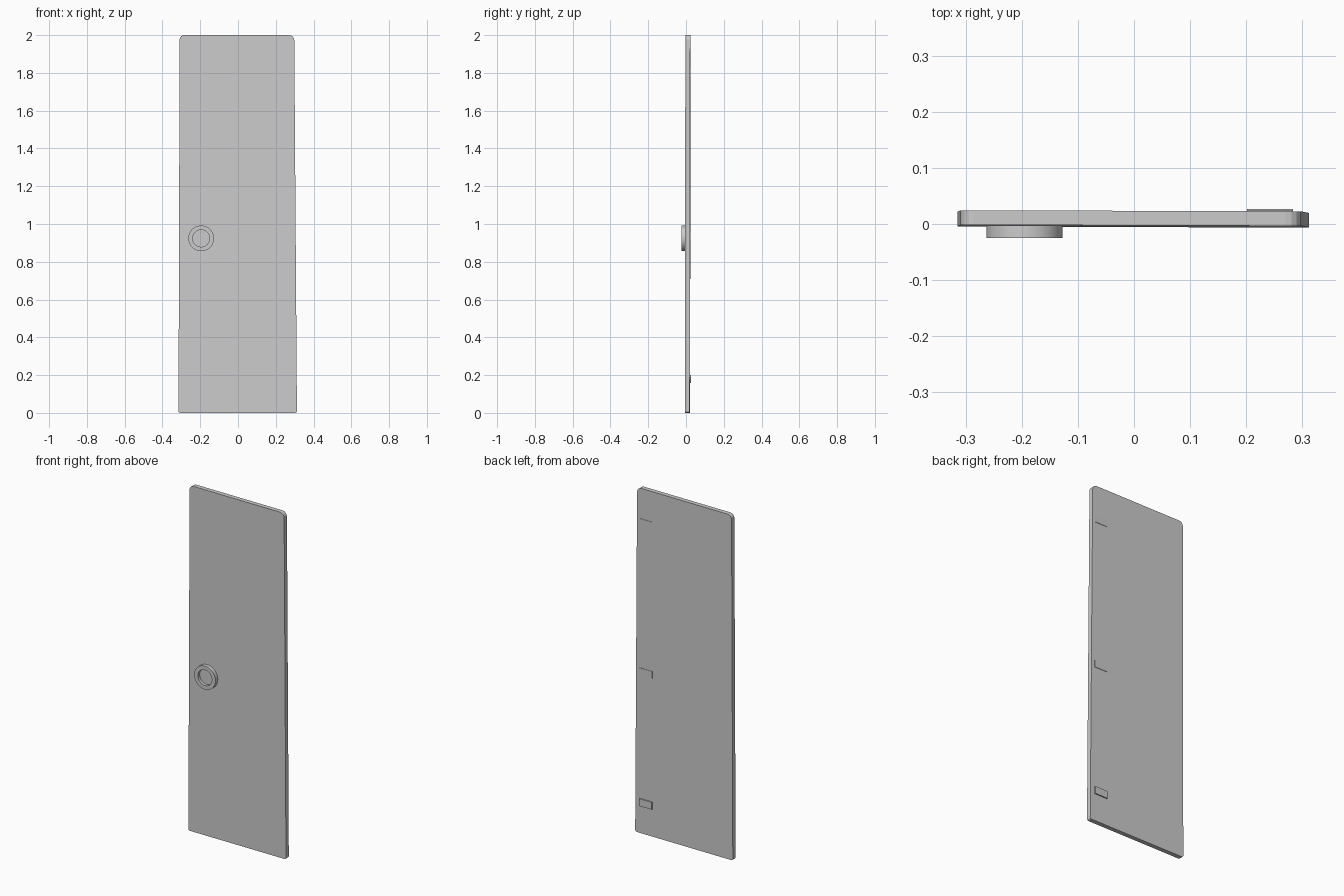
import bpy, bmesh
from math import sin, cos, pi

if "Cube" in bpy.data.objects:
    bpy.data.objects.remove(bpy.data.objects["Cube"])

grey = bpy.data.materials.new("grey metal")
grey.use_nodes = True
colour = (0.6, 0.6, 0.6, 1)
grey.diffuse_color = colour
grey.node_tree.nodes["Principled BSDF"].inputs["Base Color"].default_value = colour


def lean(x, z):
    # the door leans very slightly forward at its foot and left edge
    return 0.0015 * (z - 1) - 0.003 * x


def add_object(name, bm):
    bmesh.ops.recalc_face_normals(bm, faces=bm.faces[:])
    mesh = bpy.data.meshes.new(name)
    bm.to_mesh(mesh)
    bm.free()
    mesh.materials.append(grey)
    obj = bpy.data.objects.new(name, mesh)
    bpy.context.collection.objects.link(obj)
    return obj


# Door panel: tapered outline with rounded corners, extruded through its depth
# each corner: x, z, radius, start angle
corners = [(0.312, 0, 0.01, -pi / 2), (0.298, 2, 0.028, 0),
           (-0.309, 2, 0.024, pi / 2), (-0.315, 0, 0.01, pi)]
bm = bmesh.new()
outline = []
for cx, cz, r, start in corners:
    mx = cx - r if cx > 0 else cx + r
    mz = cz - r if cz > 0 else cz + r
    for i in range(5):
        a = start + i * pi / 8
        x, z = mx + r * cos(a), mz + r * sin(a)
        outline.append(bm.verts.new((x, -0.004 + lean(x, z), z)))
front = bm.faces.new(outline)
back = bmesh.ops.extrude_face_region(bm, geom=[front])
bmesh.ops.translate(bm, vec=(0, 0.026, 0),
                    verts=[v for v in back["geom"] if isinstance(v, bmesh.types.BMVert)])
add_object("door_panel", bm)

# Round handle: lathed ring with a sunken dish
bm = bmesh.new()
rings = []
steps = 40
for r, y in [(0.068, 0), (0.068, -0.025), (0.045, -0.025), (0.045, -0.008)]:
    rings.append([bm.verts.new((-0.195 + r * cos(2 * pi * i / steps), y,
                                0.924 + r * sin(2 * pi * i / steps))) for i in range(steps)])
for a, b in zip(rings, rings[1:]):
    for i in range(steps):
        j = (i + 1) % steps
        bm.faces.new((a[i], a[j], b[j], b[i]))
bm.faces.new(rings[0])
bm.faces.new(rings[-1])
handle = add_object("round_handle", bm)
bpy.context.view_layer.objects.active = handle
handle.select_set(True)
bpy.ops.object.shade_smooth_by_angle()

# Hinge plates on the back, along the left edge
for name, z, y in [("lower", 0.18, 0.027), ("middle", 0.937, 0.0235), ("upper", 1.803, 0.0245)]:
    bm = bmesh.new()
    bmesh.ops.create_cube(bm, size=1)
    bmesh.ops.scale(bm, vec=(0.082, 0.012, 0.042), verts=bm.verts)
    bmesh.ops.translate(bm, vec=(0.242, y - 0.006, z), verts=bm.verts)
    add_object(name + "_hinge_plate", bm)
